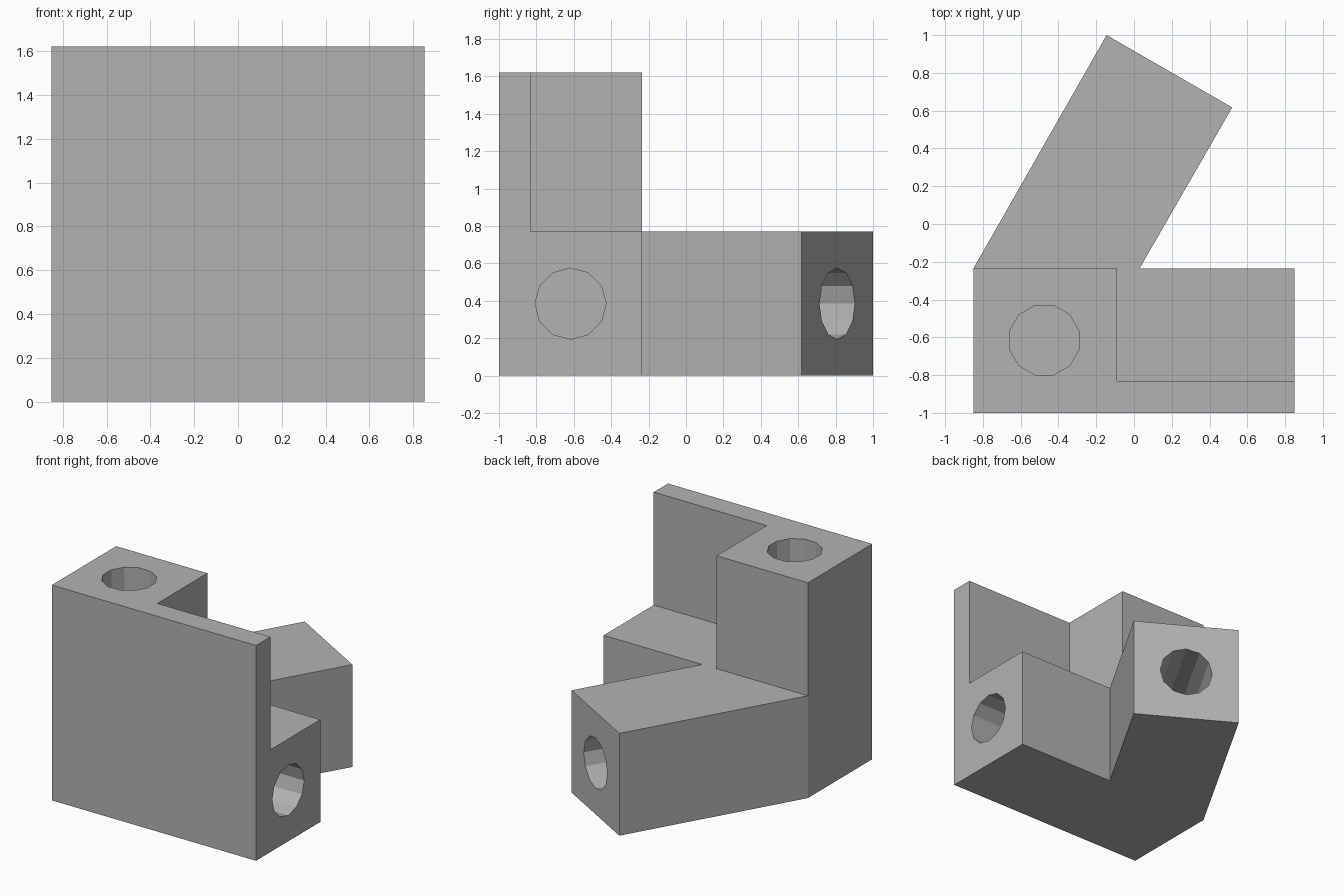
import bpy, bmesh, math
from mathutils import Vector

if "Cube" in bpy.data.objects:
    bpy.data.objects.remove(bpy.data.objects["Cube"])

grey = bpy.data.materials.new("plain_grey")
grey.diffuse_color = (0.45, 0.45, 0.45, 1)
grey.use_nodes = True
grey.node_tree.nodes["Principled BSDF"].inputs["Base Color"].default_value = grey.diffuse_color


def add_object(name, bm):
    bmesh.ops.recalc_face_normals(bm, faces=bm.faces)
    mesh = bpy.data.meshes.new(name)
    bm.to_mesh(mesh)
    bm.free()
    mesh.materials.append(grey)
    obj = bpy.data.objects.new(name, mesh)
    bpy.context.collection.objects.link(obj)
    return obj


def prism(name, outline, height):
    """Extrude a floor outline upward from z = 0."""
    bm = bmesh.new()
    face = bm.faces.new([bm.verts.new((x, y, 0)) for x, y in outline])
    top = bmesh.ops.extrude_face_region(bm, geom=[face])
    verts = [v for v in top["geom"] if isinstance(v, bmesh.types.BMVert)]
    bmesh.ops.translate(bm, verts=verts, vec=(0, 0, height))
    return add_object(name, bm)


def drill(name, mouth, outward, depth, turn=0.0):
    """Twelve-sided cutter starting at a hole mouth and running inward."""
    mouth, outward = Vector(mouth), Vector(outward).normalized()
    side = Vector((0, 0, 1)) if abs(outward.z) < 0.5 else Vector((1, 0, 0))
    other = outward.cross(side)
    bm = bmesh.new()
    rings = []
    for along in (0.1, -depth):
        ring = []
        for i in range(12):
            a = turn + i * math.tau / 12
            ring.append(bm.verts.new(mouth + outward * along
                        + RADIUS * (side * math.cos(a) + other * math.sin(a))))
        rings.append(ring)
        bm.faces.new(ring)
    for i in range(12):
        j = (i + 1) % 12
        bm.faces.new((rings[0][i], rings[0][j], rings[1][j], rings[1][i]))
    return add_object(name, bm)


def combine(target, helper, operation):
    mod = target.modifiers.new(helper.name, 'BOOLEAN')
    mod.operation, mod.object, mod.solver = operation, helper, 'EXACT'
    bpy.context.view_layer.objects.active = target
    bpy.ops.object.modifier_apply(modifier=mod.name)
    bpy.data.objects.remove(helper)


RADIUS = 0.19
DEPTH = 0.85
X0, X1, Y0, Y1 = -0.85, 0.85, -1.0, -0.235
ARM_TOP, TOP = 0.77, 1.62

# lower body: straight arm plus the arm leaning 60 degrees
bracket = prism("corner_bracket", [
    (X0, Y0), (X1, Y0), (X1, Y1), (0.03, Y1),
    (0.52, 0.617), (-0.145, 1.0), (X0, Y1)], ARM_TOP)

# upright post and the thin front plate
upright = prism("upright_and_plate", [
    (X0, Y0), (X1, Y0), (X1, -0.83), (-0.09, -0.83),
    (-0.09, Y1), (X0, Y1)], TOP)
combine(bracket, upright, 'UNION')

# blind sockets in the three arm ends
lean = (math.cos(math.radians(60)), math.sin(math.radians(60)), 0)
for hole in (
    drill("top_socket", (-0.475, -0.615, TOP), (0, 0, 1), DEPTH, math.radians(15)),
    drill("side_socket", (X1, -0.617, 0.385), (1, 0, 0), DEPTH),
    drill("leaning_socket", (0.1875, 0.8085, 0.385), lean, DEPTH),
):
    combine(bracket, hole, 'DIFFERENCE')
